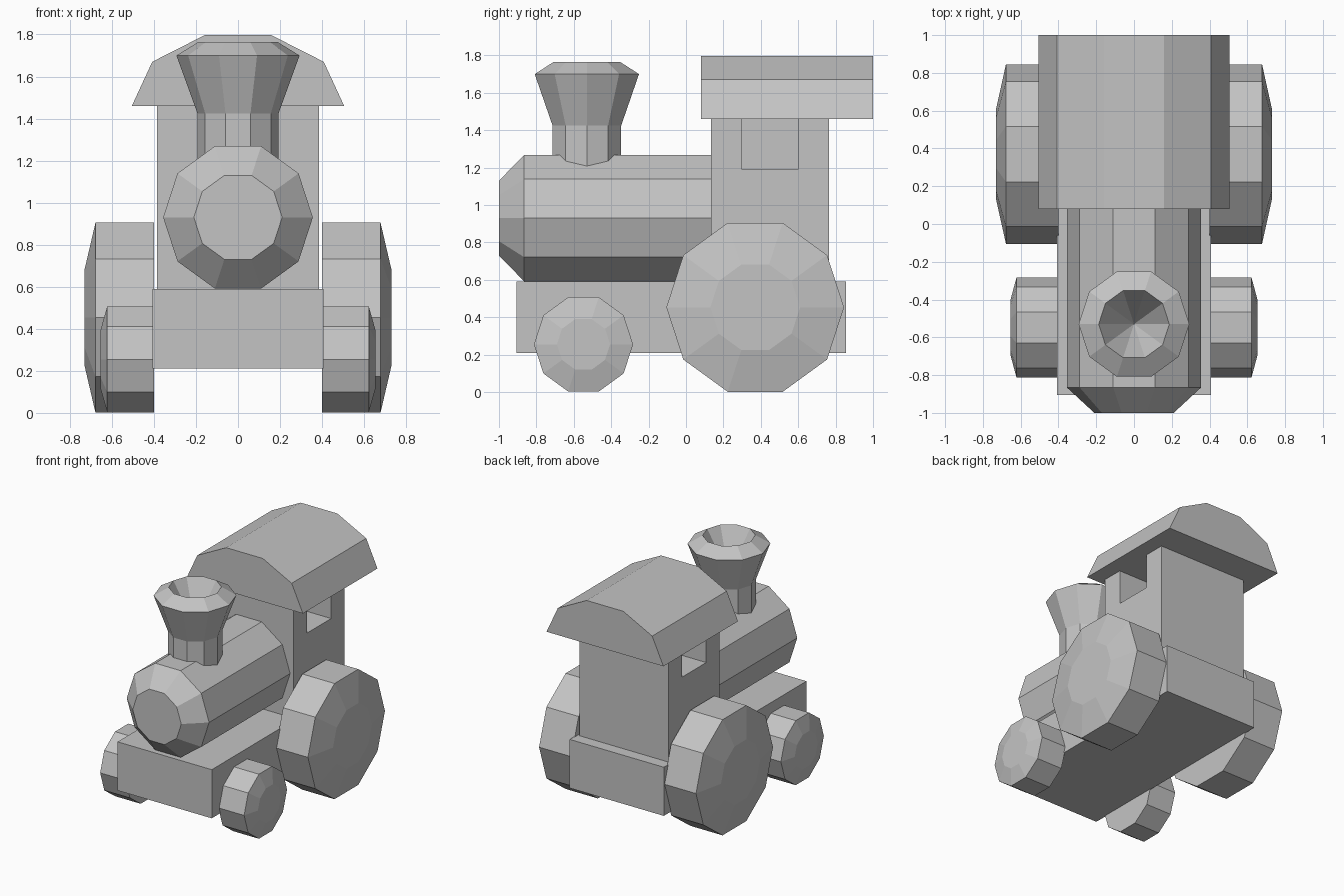
import bpy
import bmesh
from math import cos, sin, tau
from mathutils import Vector

if "Cube" in bpy.data.objects:
    bpy.data.objects.remove(bpy.data.objects["Cube"], do_unlink=True)

SIDES = 10

# Single plain grey material
grey = bpy.data.materials.new("plain grey")
grey.use_nodes = True
colour = (0.55, 0.55, 0.55, 1)
grey.diffuse_color = colour
grey.node_tree.nodes["Principled BSDF"].inputs["Base Color"].default_value = colour


def finish(name, bm):
    bmesh.ops.recalc_face_normals(bm, faces=bm.faces)
    mesh = bpy.data.meshes.new(name)
    bm.to_mesh(mesh)
    bm.free()
    mesh.materials.append(grey)
    obj = bpy.data.objects.new(name, mesh)
    bpy.context.collection.objects.link(obj)
    return obj


def box(name, low, high):
    bm = bmesh.new()
    bmesh.ops.create_cube(bm, size=1)
    low, high = Vector(low), Vector(high)
    for v in bm.verts:
        v.co = (low + high) / 2 + v.co * (high - low)
    return finish(name, bm)


def lathe(name, centre, axis, profile):
    """Ten-sided turned shape; profile holds (distance along axis, radius)."""
    # first direction carries a corner, second carries flat sides
    across, up, along = {
        "x": ((0, 1, 0), (0, 0, 1), (1, 0, 0)),
        "y": ((1, 0, 0), (0, 0, 1), (0, 1, 0)),
        "z": ((1, 0, 0), (0, 1, 0), (0, 0, 1)),
    }[axis]
    across, up, along = Vector(across), Vector(up), Vector(along)
    bm = bmesh.new()
    rings = []
    for d, r in profile:
        base = Vector(centre) + along * d
        if r == 0:
            rings.append([bm.verts.new(base)] * SIDES)
            continue
        angles = [tau * i / SIDES for i in range(SIDES)]
        rings.append([bm.verts.new(base + r * (across * cos(a) + up * sin(a)))
                      for a in angles])
    for a, b in zip(rings, rings[1:]):
        for i in range(SIDES):
            j = (i + 1) % SIDES
            bm.faces.new(list(dict.fromkeys((a[i], a[j], b[j], b[i]))))
    for ring in (rings[0], rings[-1]):
        if ring[0] is not ring[1]:
            bm.faces.new(ring)
    return finish(name, bm)


# Chassis and boiler
box("chassis", (-0.407, -0.905, 0.21), (0.407, 0.855, 0.59))
lathe("boiler", (0, 0, 0.93), "y", [(-1, 0.21), (-0.865, 0.356), (0.15, 0.356)])

# Chimney with flared top and hollow mouth
lathe("chimney", (0, -0.53, 0), "z",
      [(1.15, 0.193), (1.425, 0.193), (1.7, 0.293), (1.765, 0.187), (1.45, 0)])

# Cab with a recessed window on each side
cab = box("cab", (-0.385, 0.135, 0.58), (0.385, 0.765, 1.46))
for side in (-1, 1):
    cutter = box("window_cutter", (side * 0.385 - 0.28, 0.3, 1.19),
                 (side * 0.385 + 0.28, 0.6, 1.6))
    cut = cab.modifiers.new("window", "BOOLEAN")
    cut.operation = "DIFFERENCE"
    cut.solver = "EXACT"
    cut.object = cutter
    bpy.context.view_layer.objects.active = cab
    bpy.ops.object.modifier_apply(modifier=cut.name)
    bpy.data.objects.remove(cutter, do_unlink=True)

# Faceted roof, extruded front to back
bm = bmesh.new()
half = [(0.505, 1.46), (0.408, 1.67), (0.158, 1.797)]
outline = half + [(-x, z) for x, z in reversed(half)]
end = bm.faces.new([bm.verts.new((x, 0.08, z)) for x, z in outline])
extruded = bmesh.ops.extrude_face_region(bm, geom=[end], use_keep_orig=True)
bmesh.ops.translate(bm, vec=(0, 0.92, 0),
                    verts=[g for g in extruded["geom"] if isinstance(g, bmesh.types.BMVert)])
finish("roof", bm)

# Wheels with chamfered outer faces
for label, side in (("left", 1), ("right", -1)):
    lathe(f"rear_wheel_{label}", (0, 0.37, 0.453), "x",
          [(side * 0.4, 0.475), (side * 0.678, 0.475), (side * 0.73, 0.24)])
    lathe(f"front_wheel_{label}", (0, -0.548, 0.255), "x",
          [(side * 0.4, 0.265), (side * 0.622, 0.265), (side * 0.655, 0.142)])
